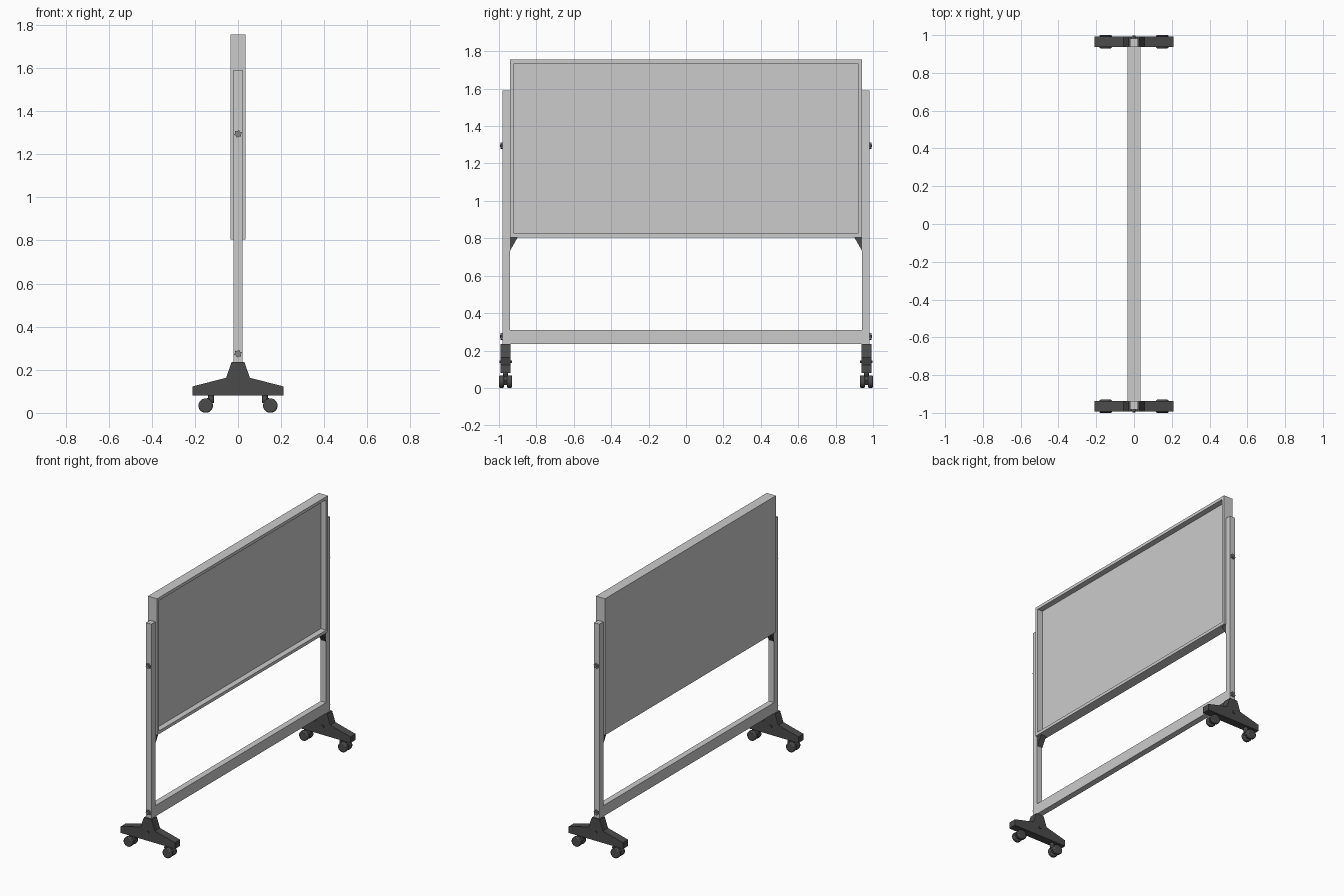
import bpy, bmesh, math
from mathutils import Matrix

if "Cube" in bpy.data.objects:
    bpy.data.objects.remove(bpy.data.objects["Cube"])


def material(name, v):
    m = bpy.data.materials.new(name)
    m.diffuse_color = (v, v, v, 1)
    m.use_nodes = True
    m.node_tree.nodes["Principled BSDF"].inputs["Base Color"].default_value = m.diffuse_color
    return m


DARK = material("dark_plastic", 0.07)
KNOB = material("knob_grey", 0.25)


def finish(name, bm, mat=None, bevel=0, smooth=False):
    bmesh.ops.recalc_face_normals(bm, faces=bm.faces[:])
    me = bpy.data.meshes.new(name)
    bm.to_mesh(me)
    bm.free()
    ob = bpy.data.objects.new(name, me)
    bpy.context.collection.objects.link(ob)
    if mat:
        me.materials.append(mat)
    if bevel:
        b = ob.modifiers.new("bevel", 'BEVEL')
        b.width = bevel
        b.segments = 2
        b.limit_method = 'ANGLE'
        b.angle_limit = math.radians(50)
    if smooth:
        bpy.ops.object.select_all(action='DESELECT')
        bpy.context.view_layer.objects.active = ob
        ob.select_set(True)
        bpy.ops.object.shade_smooth_by_angle(angle=math.radians(40))
    return ob


def box(name, x0, x1, y0, y1, z0, z1, mat=None):
    bm = bmesh.new()
    bmesh.ops.create_cube(bm, size=1)
    for v in bm.verts:
        v.co = ((x0 + x1) / 2 + v.co.x * (x1 - x0),
                (y0 + y1) / 2 + v.co.y * (y1 - y0),
                (z0 + z1) / 2 + v.co.z * (z1 - z0))
    return finish(name, bm, mat)


def prism(name, pts, a, b, axis='Y', mat=None, bevel=0, smooth=False):
    """Extrude an (x, z) profile along y, or a (y, z) profile along x."""
    bm = bmesh.new()
    co = lambda p, t: (p[0], t, p[1]) if axis == 'Y' else (t, p[0], p[1])
    f = bm.faces.new([bm.verts.new(co(p, a)) for p in pts])
    r = bmesh.ops.extrude_face_region(bm, geom=[f])
    d = (0, b - a, 0) if axis == 'Y' else (b - a, 0, 0)
    bmesh.ops.translate(bm, vec=d, verts=[v for v in r['geom'] if isinstance(v, bmesh.types.BMVert)])
    return finish(name, bm, mat, bevel, smooth)


def ring(cx, cz, r, n, r2=None):
    """Circle profile, or a lobed one if r2 is given."""
    return [(cx + (r2 if r2 and i % 2 else r) * math.cos(2 * math.pi * (i + .5) / n),
             cz + (r2 if r2 and i % 2 else r) * math.sin(2 * math.pi * (i + .5) / n)) for i in range(n)]


# Board: open tray with the recess facing +x
bm = bmesh.new()
bmesh.ops.create_cube(bm, size=1, matrix=Matrix.Translation((0, 0, 1.28)) @ Matrix.Diagonal((0.07, 1.88, 0.95, 1)))
bm.normal_update()
face = max(bm.faces, key=lambda f: f.normal.x)
bmesh.ops.inset_individual(bm, faces=[face], thickness=0.03)
r = bmesh.ops.extrude_face_region(bm, geom=[face])
bmesh.ops.translate(bm, vec=(-0.04, 0, 0), verts=[v for v in r['geom'] if isinstance(v, bmesh.types.BMVert)])
if face.is_valid:
    bmesh.ops.delete(bm, geom=[face], context='FACES_ONLY')
finish("board", bm)

# Lower rail between the posts
box("cross_rail", -0.021, 0.021, -0.94, 0.94, 0.235, 0.31)

half = [(0.21, 0.08), (0.21, 0.123), (0.055, 0.163), (0.03, 0.235)]
foot_profile = half + [(-x, z) for x, z in reversed(half)]

for side, s in (("front", -1), ("back", 1)):
    # Upright post and the bracket under the board
    y0, y1 = sorted((s * 0.94, s * 0.982))
    box(side + "_post", -0.021, 0.021, y0, y1, 0.235, 1.59)
    prism(side + "_bracket", [(s * 0.94, 0.805), (s * 0.94, 0.735), (s * 0.9, 0.805)],
          -0.02, 0.02, 'X', DARK)

    # Foot with its bolt
    prism(side + "_foot", foot_profile, s * 0.937, s * 0.993, 'Y', DARK)
    prism(side + "_foot_bolt", ring(0, 0.14, 0.011, 4), s * 0.931, s * 0.998, 'Y', DARK)

    # Lobed knobs on the outside of the post
    for label, z in (("upper", 1.295), ("lower", 0.275)):
        prism(f"{side}_{label}_knob", ring(0, z, 0.019, 12, 0.013), s * 0.982, s * 0.991, 'Y', KNOB)
        prism(f"{side}_{label}_knob_cap", ring(0, z, 0.008, 8), s * 0.991, s * 0.995, 'Y', KNOB)

    # Twin-wheel casters
    for end, e in (("left", -1), ("right", 1)):
        n = f"{side}_{end}_caster"
        for k, (a, b) in enumerate(((0.93, 0.957), (0.973, 1.0))):
            prism(f"{n}_wheel_{k + 1}", ring(e * 0.15, 0.034, 0.034, 16), s * a, s * b,
                  'Y', DARK, 0.006, True)
        prism(n + "_housing", [(e * 0.112, 0.062), (e * 0.138, 0.07), (e * 0.162, 0.062),
                               (e * 0.176, 0.04), (e * 0.162, 0.016), (e * 0.138, 0.016), (e * 0.122, 0.036)],
              s * 0.955, s * 0.975, 'Y', DARK)
        bm = bmesh.new()
        bmesh.ops.create_cone(bm, cap_ends=True, segments=12, radius1=0.014, radius2=0.014, depth=0.037,
                              matrix=Matrix.Translation((e * 0.125, s * 0.965, 0.0635)))
        finish(n + "_stem", bm, DARK, 0, True)
